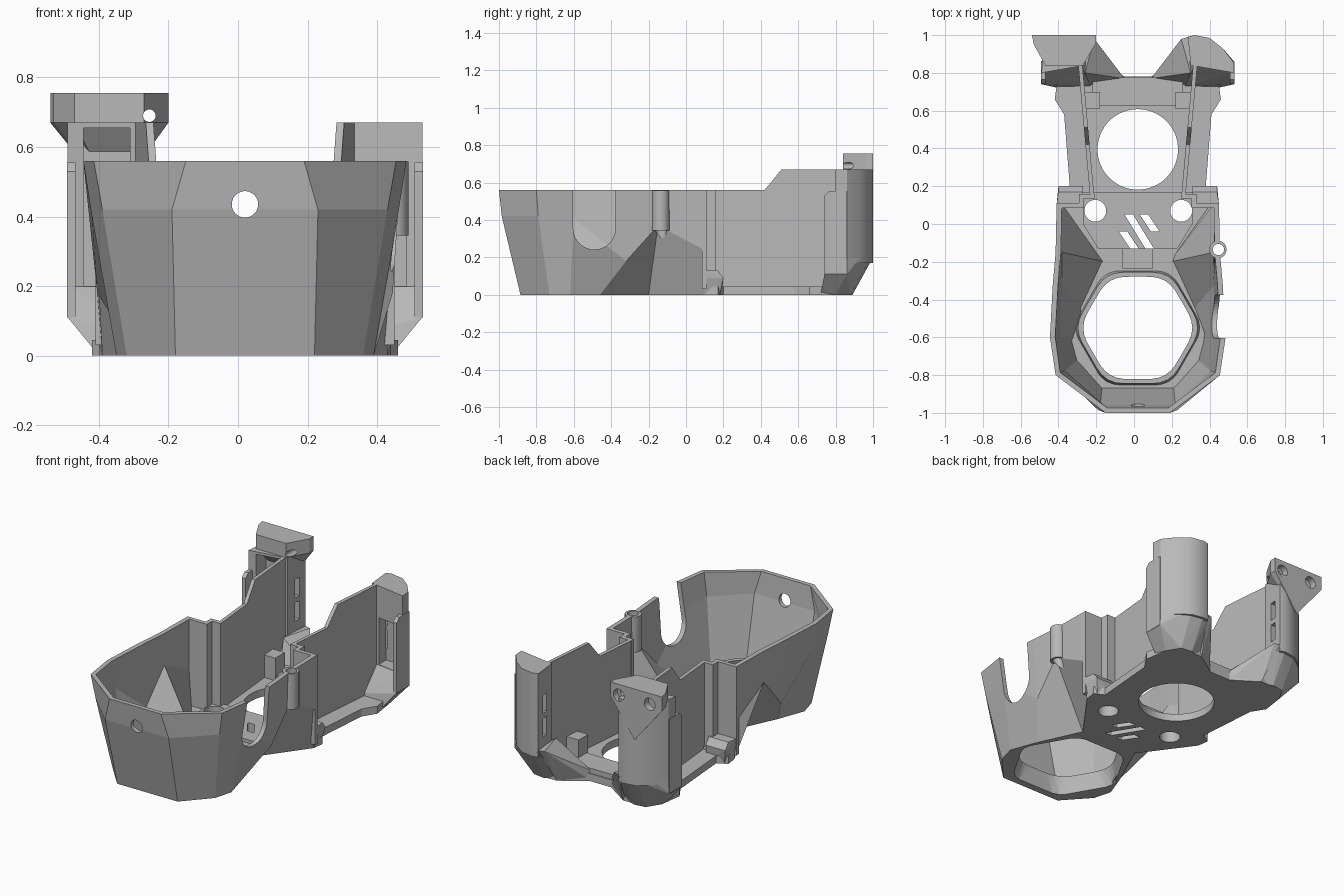
import bpy, bmesh, math
from mathutils import Vector

cube = bpy.data.objects.get("Cube")
if cube:
    bpy.data.objects.remove(cube, do_unlink=True)

GREY = (0.48, 0.48, 0.48, 1)
mat = bpy.data.materials.new("plain_grey")
mat.use_nodes = True
mat.diffuse_color = GREY
shader = next(n for n in mat.node_tree.nodes if n.type == 'BSDF_PRINCIPLED')
shader.inputs["Base Color"].default_value = GREY
CX = 0.02  # centre line of the body


def finish(name, bm, fix=True):
    if fix:
        bmesh.ops.recalc_face_normals(bm, faces=bm.faces)
    me = bpy.data.meshes.new(name)
    bm.to_mesh(me)
    bm.free()
    me.materials.append(mat)
    ob = bpy.data.objects.new(name, me)
    bpy.context.collection.objects.link(ob)
    return ob


def prism(name, pts, z0, z1):
    bm = bmesh.new()
    face = bm.faces.new([bm.verts.new((x, y, z0)) for x, y in pts])
    ext = bmesh.ops.extrude_face_region(bm, geom=[face])
    verts = [g for g in ext["geom"] if isinstance(g, bmesh.types.BMVert)]
    bmesh.ops.translate(bm, verts=verts, vec=(0, 0, z1 - z0))
    return finish(name, bm)


def hull(name, pts):
    bm = bmesh.new()
    for p in pts:
        bm.verts.new(p)
    bmesh.ops.convex_hull(bm, input=bm.verts)
    bmesh.ops.dissolve_limit(bm, angle_limit=0.01, verts=bm.verts, edges=bm.edges)
    return finish(name, bm)


def box(name, x0, x1, y0, y1, z0, z1):
    x0, x1 = sorted((x0, x1))
    return prism(name, [(x0, y0), (x1, y0), (x1, y1), (x0, y1)], z0, z1)


def rod(name, a, b, r, n=40):
    a, b = Vector(a), Vector(b)
    bm = bmesh.new()
    bmesh.ops.create_cone(bm, cap_ends=True, segments=n, radius1=r, radius2=r,
                          depth=(b - a).length)
    rot = (b - a).to_track_quat('Z', 'Y').to_matrix()
    bmesh.ops.rotate(bm, verts=bm.verts, matrix=rot)
    bmesh.ops.translate(bm, verts=bm.verts, vec=(a + b) / 2)
    return finish(name, bm)


def bake(ob):
    dg = bpy.context.evaluated_depsgraph_get()
    me = bpy.data.meshes.new_from_object(ob.evaluated_get(dg))
    ob.modifiers.clear()
    ob.data = me


def cut(ob, cutters):
    for c in cutters:
        mod = ob.modifiers.new("cut", 'BOOLEAN')
        mod.operation, mod.solver, mod.object = 'DIFFERENCE', 'EXACT', c
    bake(ob)
    for c in cutters:
        bpy.data.objects.remove(c, do_unlink=True)


def smooth(ob):
    bpy.context.view_layer.objects.active = ob
    bpy.ops.object.select_all(action='DESELECT')
    ob.select_set(True)
    bpy.ops.object.shade_smooth_by_angle(angle=math.radians(30))


def ring(radius, corner, z, n=48):
    # rounded hexagon around the front opening
    out = []
    for i in range(n):
        t = math.tau * i / n
        r = radius * (1 + corner * math.cos(6 * t))
        out.append((CX + r * math.cos(t), -0.55 + r * math.sin(t), z))
    return out


def opening():
    # funnel that narrows from a hexagon below to a rounder hole above
    return hull("c", ring(.301, .07, -.002) + ring(.277, .03, .11))


# front bowl: faceted outer wall, columns of low, middle and top points
half = [
    [(.20, -.885, 0), (.21, -.985, .42), (.17, -1, .56)],
    [(.34, -.73, 0), (.41, -.79, .42), (.435, -.80, .56)],
    [(.37, -.62, 0), (.44, -.60, .40), (.465, -.60, .56)],
    [(.31, -.46, 0), (.425, -.32, .18), (.45, -.32, .56)],
    [(.19, -.20, 0), (.43, -.15, .37), (.435, -.15, .56)],
    [(.41, .10, 0), (.43, .10, .24), (.43, .10, .56)],
]
cols = [[(CX - u, y, z) for u, y, z in c] for c in reversed(half)]
cols += [[(CX + u, y, z) for u, y, z in c] for c in half]
bm = bmesh.new()
grid = [[bm.verts.new(p) for p in c] for c in cols]
for a, b in zip(grid, grid[1:]):
    for j in range(2):
        bm.faces.new((a[j], b[j], b[j + 1], a[j + 1]))
bowl = finish("front_bowl", bm, fix=False)
mod = bowl.modifiers.new("wall", 'SOLIDIFY')
mod.thickness, mod.offset = 0.028, -1
bake(bowl)
for v in bowl.data.vertices:
    v.co.z = max(0, min(v.co.z, 0.56))
cut(bowl, [
    rod("c", (CX, -1.1, .435), (CX, -.9, .435), .038),
    rod("c", (.36, -.49, .355), (.6, -.49, .355), .113),
    box("c", .36, .6, -.603, -.377, .355, .7),
    rod("c", (.447, -.135, .3), (.447, -.135, .7), .03),
])

# vertical screw channel on the left bowl wall
ear = rod("side_channel", (.444, -.135, .345), (.444, -.135, .558), .046)
cut(ear, [rod("c", (.447, -.135, .3), (.447, -.135, .7), .03)])
smooth(ear)

# floor plate with the large and small openings
edge = [(.20, -.885), (.34, -.73), (.37, -.62), (.31, -.46), (.19, -.20),
        (.41, .10), (.42, .17), (.36, .20), (.39, .58), (.44, .66),
        (.42, .80), (.36, .88), (.22, .88), (.07, .78)]
outline = [(CX + u, y) for u, y in edge] + [(CX - u, y) for u, y in reversed(edge)]


def floor_cutters():
    out = [opening(), rod("c", (CX, .395, -.1), (CX, .395, .3), .213, n=64)]
    for x in (-.205, .25):
        out.append(rod("c", (x, .07, -.1), (x, .07, .3), .058))
    # slanted vent slots
    for x0, y0, x1, y1 in [(-.08, -.04, -.02, -.13), (-.05, .05, .06, -.13), (.03, .05, .09, -.04)]:
        out.append(prism("c", [(x0, y0), (x0 + .045, y0), (x1 + .045, y1), (x1, y1)], -.1, .3))
    return out


floor = prism("floor_plate", outline, 0, .045)
cut(floor, floor_cutters())
deck = prism("raised_deck", [(CX + u, y) for u, y in
                             ((-.21, -.13), (.21, -.13), (.29, .0), (.29, .17), (-.29, .17), (-.29, .0))],
             .04, .065)
cut(deck, floor_cutters())

# collar round the front opening
collar = hull("opening_collar", ring(.318, .06, .001) + ring(.305, .04, .1))
cut(collar, [opening()])
smooth(collar)
box("collar_tab", CX - .08, CX + .08, -.235, -.13, .03, .1)

# rear cross bar
box("rear_cross_bar", CX - .24, CX + .24, .625, .775, .03, .075)

# mirrored side parts
for s, side in ((-1, "right"), (1, "left")):
    def at(pts, z):
        return [(CX + s * u, y, z) for u, y in pts]

    def sbox(name, u0, u1, y0, y1, z0, z1):
        return box(f"{side}_{name}", CX + s * u0, CX + s * u1, y0, y1, z0, z1)

    # thin rear side panel, splayed towards the back
    bm = bmesh.new()
    prof = [(.14, .03), (.14, .56), (.42, .56), (.51, .67), (.88, .67), (.88, .03)]
    loops = [[bm.verts.new((CX + s * (.23 + off + (y - .14) * .09), y, z)) for y, z in prof]
             for off in (0, .022)]
    bm.faces.new(loops[0])
    bm.faces.new(loops[1])
    for i in range(6):
        j = (i + 1) % 6
        bm.faces.new((loops[0][i], loops[0][j], loops[1][j], loops[1][i]))
    finish(f"{side}_side_panel", bm)

    # stepped wall between bowl and panel, with its chamfered base block
    sbox("step_wall", .285, .43, .085, .11, .03, .56)
    sbox("step_corner", .285, .31, .085, .16, .03, .56)
    sbox("step_return", .23, .31, .135, .16, .03, .56)
    hull(f"{side}_step_block", at([(.29, .10), (.41, .10), (.40, .18), (.29, .19)], 0)
         + at([(.29, .10), (.43, .10), (.42, .20), (.29, .20)], .09)
         + at([(.29, .10), (.43, .10), (.42, .17), (.29, .17)], .13))
    sbox("inner_bracket", .20, .28, .61, .70, .03, .18)

    # rear post with rounded back, vent slots and sloped foot
    post_edge = [(.28, .84), (.265, .99), (.30, 1), (.38, .985), (.45, .93), (.505, .86), (.51, .80)]
    post = hull(f"{side}_rear_post", at(post_edge, .17) + at(post_edge, .67))
    slots = [box("c", CX + s * .2, CX + s * .34, .90, .94, z, z + .11) for z in (.27, .41)]
    if s < 0:
        slots.append(sbox("c", .33, .465, .7, .90, .20, .655))
    else:
        slots.append(sbox("c", .33, .465, .7, .90, .20, .48))
    cut(post, slots)
    smooth(post)
    lip = [(.488, .74), (.512, .74), (.512, .86), (.488, .86)]
    hull(f"{side}_post_lip", at(lip, .11) + at(lip, .53)
         + at([(.488, .765), (.512, .765), (.512, .86), (.488, .86)], .555))
    low = [(.25, .73), (.22, .86), (.30, .89), (.37, .88), (.42, .80), (.42, .72)]
    high = [(.30, .84), (.26, .99), (.30, 1), (.38, .985), (.45, .93), (.505, .86), (.51, .80)]
    hull(f"{side}_post_foot", at(low, 0) + at(high, .2)
         + at([(.455, .73), (.455, .83), (.25, .73)], .045) + at([(.51, .74), (.51, .86)], .11))
    hull(f"{side}_foot_strut", at([(.07, .77), (.22, .88), (.25, .72)], 0)
         + at([(.07, .77)], .06) + at([(.23, .98), (.27, .99), (.28, .80)], .21))

# mounting head on the right post, its back tapering to a point
head = [(-.54, 1), (-.20, 1), (-.20, .96), (-.27, .84), (-.47, .84), (-.53, .95)]
mount = hull("mounting_head", [(x, y, z) for x, y in head for z in (.67, .755)]
             + [(-.46, .985, .59), (-.26, .985, .59), (-.36, 1, .45), (-.29, .93, .62), (-.44, .93, .62)])
holes = [rod("c", (x, .96, .69), (x, 1.1, .69), .036) for x in (-.46, -.255)]
holes.append(rod("c", (-.255, .7, .69), (-.255, 1.1, .69), .018))
cut(mount, holes)
